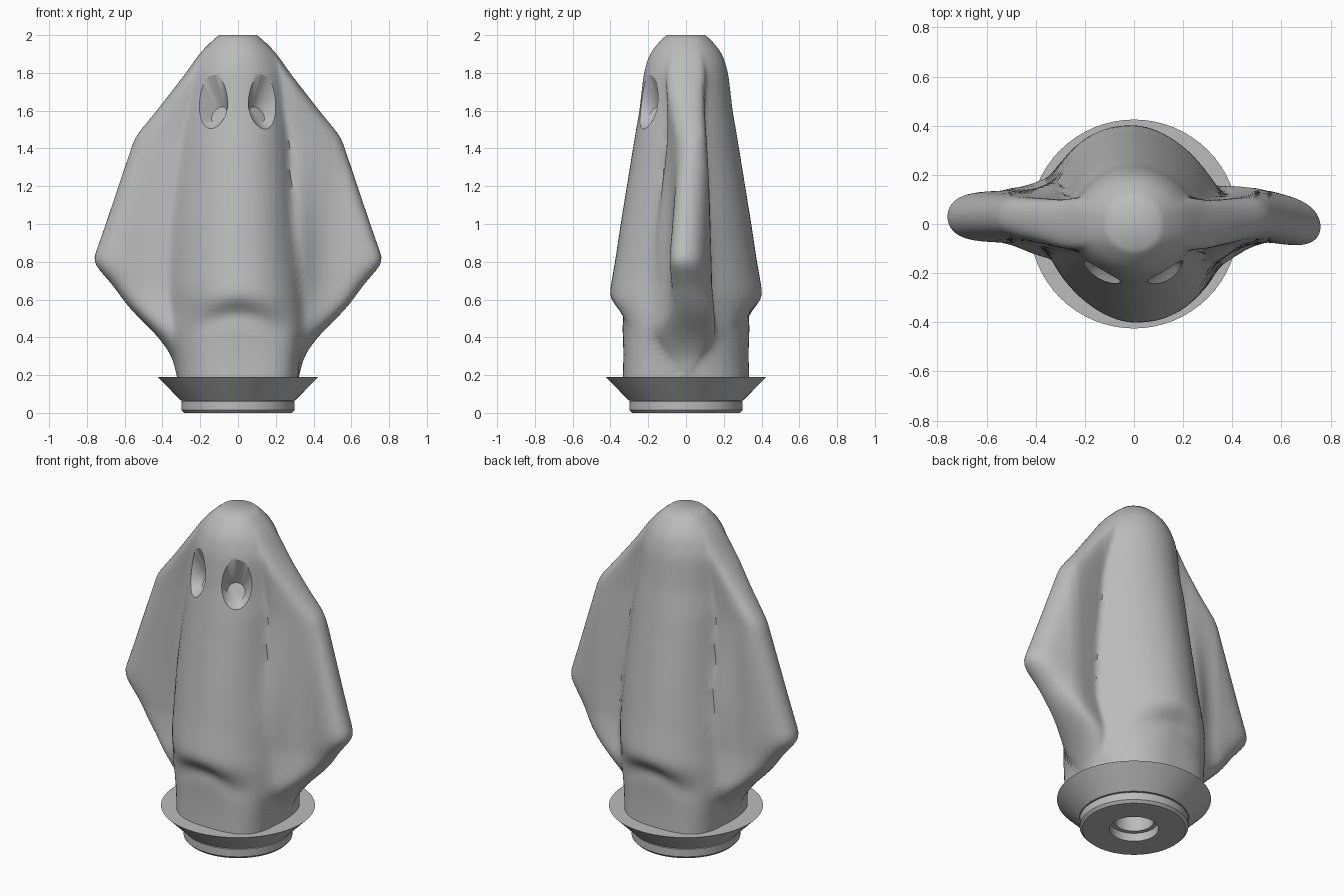
import bpy, bmesh, math
from mathutils import Vector

cube = bpy.data.objects.get("Cube")
if cube:
    bpy.data.objects.remove(cube, do_unlink=True)

grey = bpy.data.materials.new("plain grey")
grey.use_nodes = True
COLOR = (0.5, 0.5, 0.5, 1)
grey.diffuse_color = COLOR
grey.node_tree.nodes["Principled BSDF"].inputs["Base Color"].default_value = COLOR


def make_object(name, bm):
    bmesh.ops.recalc_face_normals(bm, faces=bm.faces)
    mesh = bpy.data.meshes.new(name)
    bm.to_mesh(mesh)
    bm.free()
    mesh.materials.append(grey)
    obj = bpy.data.objects.new(name, mesh)
    bpy.context.collection.objects.link(obj)
    return obj


def select_only(obj):
    bpy.ops.object.select_all(action='DESELECT')
    obj.select_set(True)
    bpy.context.view_layer.objects.active = obj


def smooth(obj, degrees):
    select_only(obj)
    bpy.ops.object.shade_smooth_by_angle(angle=math.radians(degrees))


def loft(bm, loops, closed=False):
    """Skin a list of equal point loops, capping the ends unless closed."""
    rings = [[bm.verts.new(p) for p in loop] for loop in loops]
    pairs = list(zip(rings, rings[1:]))
    if closed:
        pairs.append((rings[-1], rings[0]))
    else:
        bm.faces.new(rings[0])
        bm.faces.new(rings[-1])
    for a, b in pairs:
        for i in range(len(a)):
            j = (i + 1) % len(a)
            bm.faces.new((a[i], a[j], b[j], b[i]))


def bump(value, centre, width):
    return math.exp(-((value - centre) / width) ** 2)


# Draped body: height, half width, depth, arm thickness, then core half width
# and squareness for the folded quarters and for the sloping quarters
KEYS = [
    (0.18, .32, .335, .06, .32, 3.6, .32, 2.3),
    (0.30, .35, .33, .12, .33, 3.5, .33, 2.2),
    (0.40, .42, .33, .15, .34, 3.1, .34, 2.1),
    (0.46, .48, .335, .15, .345, 2.8, .35, 2.0),
    (0.54, .56, .375, .13, .345, 2.5, .36, 1.8),
    (0.60, .61, .405, .12, .34, 2.3, .37, 1.7),
    (0.66, .65, .40, .11, .335, 2.2, .375, 1.7),
    (0.80, .77, .375, .105, .32, 2.2, .37, 1.7),
    (1.00, .70, .345, .10, .30, 2.2, .36, 1.7),
    (1.46, .545, .27, .09, .27, 2.1, .30, 1.8),
    (1.60, .43, .245, .095, .25, 2.0, .27, 1.9),
    (1.80, .275, .22, .11, .23, 2.0, .23, 2.0),
    (1.90, .205, .19, .10, .19, 2.0, .19, 2.0),
    (1.96, .15, .145, .08, .145, 2.0, .145, 2.0),
    (2.00, .10, .10, .05, .10, 2.0, .10, 2.0),
]


def key_section(z):
    for low, high in zip(KEYS, KEYS[1:]):
        if z <= high[0]:
            break
    f = (z - low[0]) / (high[0] - low[0])
    return [a + (b - a) * f for a, b in zip(low, high)][1:]


def section(z):
    """Average nearby sections so that the outline has soft corners."""
    reach = min(0.035, KEYS[-1][0] - z, z - KEYS[0][0])
    samples = [key_section(z + reach * k) for k in (-1, -0.5, 0, 0.5, 1)]
    return [sum(values) / len(samples) for values in zip(*samples)]


def body_ring(z, count=160):
    width, depth, arm, fold_width, fold_power, slope_width, slope_power = section(z)
    points = []
    for i in range(count):
        t = math.tau * i / count
        x, side = width * math.cos(t), (1 if math.sin(t) >= 0 else -1)
        u = min(1, abs(x) / width)
        folded = x * side < 0
        core_width, power = (fold_width, fold_power) if folded else (slope_width, slope_power)
        core = depth * max(0, 1 - (abs(x) / core_width) ** power) ** (1 / power)
        wing = arm * math.sqrt(max(0, 1 - u ** 12))
        if folded:
            # a second ridge where the arm meets the body
            wing *= 1 + 0.6 * bump(abs(x), 0.31, 0.09) * bump(z, 0.85, 0.45)
        y = (core ** 4 + wing ** 4) ** 0.25
        # hollow under the arched hem on each face
        hem = 0.53 - 1.5 * x * x
        y -= 0.035 * bump(x, 0, 0.16) * bump(z, hem, 0.055)
        bend = 0.03 * max(0, min(1, (abs(x) - 0.3) / 0.2))
        if x > 0:
            bend *= 1 - 1.3 * max(0, (x - 0.55) / 0.2)
        points.append((x, y * side + bend, z))
    return points


heights = []
for low, high in zip(KEYS, KEYS[1:]):
    steps = max(2, round((high[0] - low[0]) / 0.025))
    heights += [low[0] + (high[0] - low[0]) * s / steps for s in range(steps)]
heights.append(KEYS[-1][0])

bm = bmesh.new()
loft(bm, [body_ring(z) for z in heights])
body = make_object("draped_body", bm)


# Eye sockets: tapered oval cutters ending in a small flat round pupil
def eye_cutter(name, side, count=40):
    normal = Vector((0.6, -0.62, 0.5)).normalized()
    right = Vector((0, 0, 1)).cross(normal).normalized()
    up = normal.cross(right)
    pupil = Vector((0.1, -0.16, 1.577))
    outer, rim, inner = [], [], []
    for i in range(count):
        c, s = math.cos(math.tau * i / count), math.sin(math.tau * i / count)
        dx, dz = 0.082 * c, 0.147 * s
        x, z = 0.133 + dx - 0.08 * dz, 1.643 + dz
        outer.append(Vector((x, -0.4, z)))
        rim.append(Vector((x, -0.215 + 0.7 * dx + 0.16 * dz, z)))
        inner.append(pupil + 0.05 * (right * c + up * s))
    loops = [[(p.x * side, p.y, p.z) for p in loop] for loop in (outer, rim, inner)]
    cutter_mesh = bmesh.new()
    loft(cutter_mesh, loops)
    cutter = make_object(name, cutter_mesh)
    cutter.hide_render = True
    return cutter


for cutter in (eye_cutter("left_eye_cutter", 1), eye_cutter("right_eye_cutter", -1)):
    mod = body.modifiers.new(cutter.name, 'BOOLEAN')
    mod.operation = 'DIFFERENCE'
    mod.solver = 'EXACT'
    mod.object = cutter
    select_only(body)
    bpy.ops.object.modifier_apply(modifier=mod.name)
    bpy.data.objects.remove(cutter, do_unlink=True)
smooth(body, 45)

# Flared base plate with a stepped hole underneath
PROFILE = [(.135, 0), (.285, 0), (.30, .015), (.30, .06), (.292, .066),
           (.303, .066), (.425, .19), (.11, .19), (.11, .05), (.135, .05)]
bm = bmesh.new()
loft(bm, [[(r * math.cos(math.tau * i / 64), r * math.sin(math.tau * i / 64), z)
           for i in range(64)] for r, z in PROFILE], closed=True)
smooth(make_object("base_plate", bm), 30)
